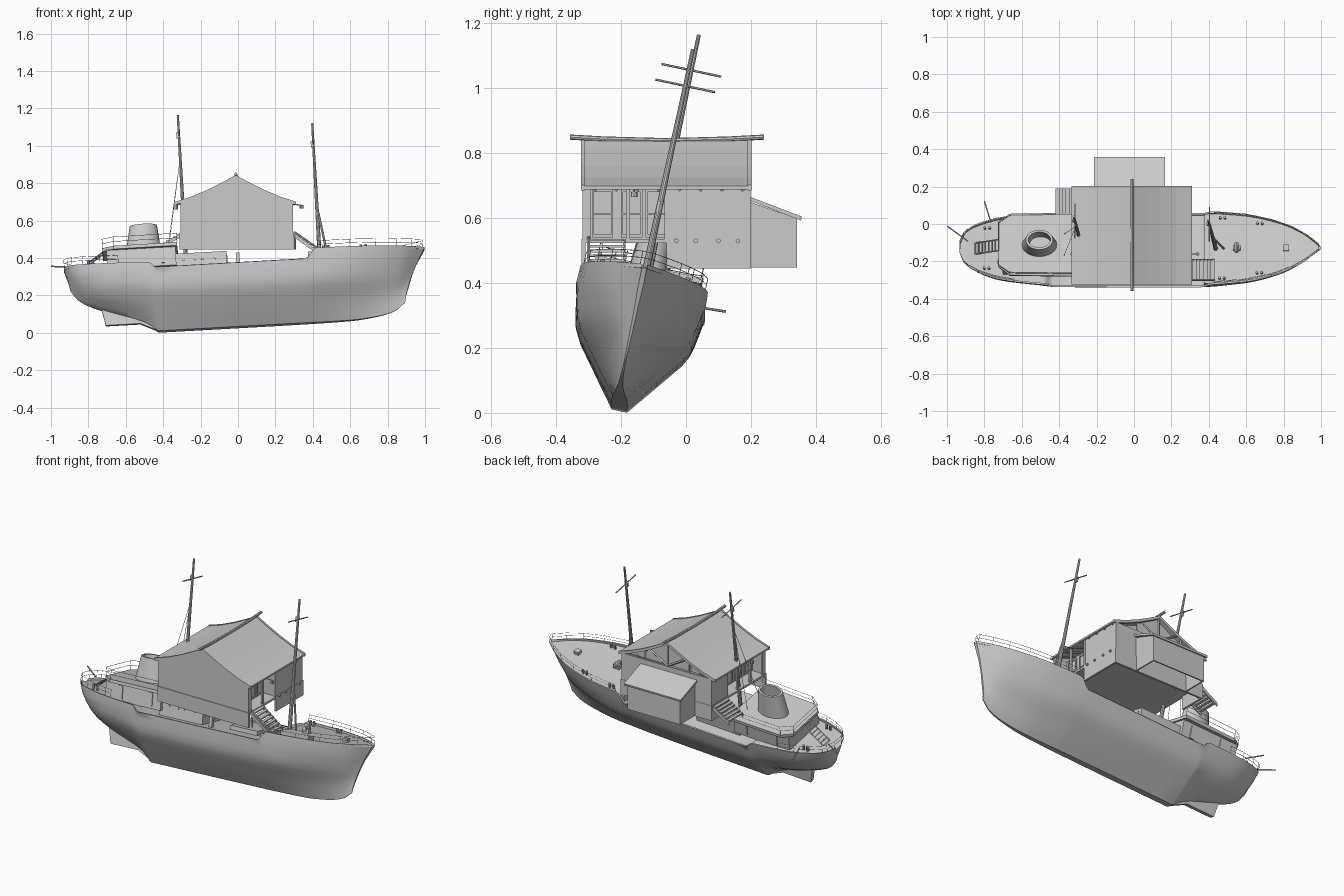
import bpy, bmesh
from math import radians, cos, sin, pi
from mathutils import Matrix, Vector

if "Cube" in bpy.data.objects:
    bpy.data.objects.remove(bpy.data.objects["Cube"])

# The ship lies heeled and trimmed; the house on it stands upright
SHIP = (Matrix.Translation((0, -.205, .029)) @ Matrix.Rotation(radians(-3.2), 4, 'Y')
        @ Matrix.Rotation(radians(-12), 4, 'X'))
WORLD = Matrix.Identity(4)


def finish(name, bm, m=WORLD, smooth=False):
    bmesh.ops.recalc_face_normals(bm, faces=bm.faces)
    me = bpy.data.meshes.new(name)
    bm.to_mesh(me)
    bm.free()
    ob = bpy.data.objects.new(name, me)
    bpy.context.collection.objects.link(ob)
    ob.matrix_world = m
    if smooth:
        bpy.ops.object.select_all(action='DESELECT')
        ob.select_set(True)
        bpy.context.view_layer.objects.active = ob
        bpy.ops.object.shade_smooth_by_angle(angle=radians(35))
    return ob


def boxes(name, items, m=WORLD):
    bm = bmesh.new()
    for x0, x1, y0, y1, z0, z1 in items:
        mat = Matrix.Translation(((x0+x1)/2, (y0+y1)/2, (z0+z1)/2)) @ Matrix.Diagonal((x1-x0, y1-y0, z1-z0, 1))
        bmesh.ops.create_cube(bm, size=1, matrix=mat)
    return finish(name, bm, m)


def rods(name, segs, r, m=WORLD, r2=None, n=6):
    bm = bmesh.new()
    for p, q in segs:
        p, q = Vector(p), Vector(q)
        mat = Matrix.Translation((p+q)/2) @ (q-p).to_track_quat('Z', 'Y').to_matrix().to_4x4()
        bmesh.ops.create_cone(bm, cap_ends=True, segments=n, radius1=r, radius2=r2 or r,
                              depth=(q-p).length, matrix=mat)
    return finish(name, bm, m, True)


def prism(name, pts, a, b, axis='y', m=WORLD):
    bm = bmesh.new()
    put = (lambda u, v, t: (u, t, v)) if axis == 'y' else (lambda u, v, t: (t, u, v))
    A, B = [[bm.verts.new(put(u, v, t)) for u, v in pts] for t in (a, b)]
    bm.faces.new(A)
    bm.faces.new(B)
    for i in range(len(pts)):
        j = (i+1) % len(pts)
        bm.faces.new((A[i], A[j], B[j], B[i]))
    return finish(name, bm, m)


def fair(xs, ys, x):
    """Monotone cubic through the given points."""
    n = len(xs)
    d = [(ys[i+1]-ys[i])/(xs[i+1]-xs[i]) for i in range(n-1)]
    t = [d[0]] + [2*a*b/(a+b) if a*b > 0 else 0 for a, b in zip(d, d[1:])] + [d[-1]]
    i = max(0, min(n-2, sum(x >= v for v in xs)-1))
    h = xs[i+1]-xs[i]
    s = (x-xs[i])/h
    return (ys[i]*(2*s**3-3*s*s+1) + ys[i+1]*(3*s*s-2*s**3)
            + h*t[i]*(s**3-2*s*s+s) + h*t[i+1]*(s**3-s*s))


# Hull stations: x top, x keel, z top, z keel, half widths keel / low / mid / top
ST = [(-.912, -.885, .37, .25, .001, .01, .02, .03), (-.89, -.85, .37, .2, .001, .035, .06, .08),
      (-.83, -.80, .365, .165, .002, .065, .1, .125), (-.69, -.69, .355, .118, .006, .1, .146, .17),
      (-.5, -.5, .345, .055, .014, .11, .17, .193), (-.46, -.46, .343, .03, .018, .11, .175, .196),
      (-.42, -.42, .313, 0, .024, .108, .178, .2),
      (0, 0, .313, 0, .025, .115, .183, .203), (.38, .38, .313, 0, .022, .108, .178, .203),
      (.44, .43, .368, 0, .02, .103, .176, .2), (.62, .6, .37, .002, .015, .08, .15, .185),
      (.8, .74, .372, .015, .008, .05, .105, .142), (.92, .84, .376, .04, .004, .025, .06, .085),
      (1.02, .90, .38, .085, .002, .004, .005, .008)]
COL = list(zip(*ST))
at = lambda k, x: fair(COL[0], COL[k], x)

bm = bmesh.new()
rings = []
xs = [a + (b-a)*k/4 for a, b in zip(COL[0], COL[0][1:]) for k in range(4)] + [1.02]
for x in xs:
    xb, zt, zb, *w = [at(k, x) for k in range(1, 8)]
    half = []
    for i in range(11):  # levels fixed below the well deck, so the sheer step does not bend the side
        z = zb + (.312-zb)*i/9 if i < 10 else zt
        half.append((xb+(x-xb)*((z-zb)/(zt-zb))**1.4, fair((0, .33, .64, 1), w, min(1, i/9.5)), z))
    half += [(x, w[3]*.95, zt), (x, w[3]*.95, zt-.012)]
    rings.append([bm.verts.new(p) for p in half] + [bm.verts.new((p[0], -p[1], p[2])) for p in reversed(half)])
for A, B in zip(rings, rings[1:]):
    for i in range(len(A)):
        j = (i+1) % len(A)
        bm.faces.new((A[i], A[j], B[j], B[i]))
bm.faces.new(rings[0])
bm.faces.new(rings[-1])
finish('hull', bm, SHIP, True)
prism('skeg', [(-.725, .15), (-.705, .048), (-.52, .048), (-.43, .005), (-.43, .15)], -.014, .014, m=SHIP)


# Guard rails along bow and stern
def rail(name, px, h):
    path = [(x, s*at(7, x)*.96, at(2, x)) for s, l in ((1, px), (-1, px[::-1])) for x in l]
    up = lambda p, k: (p[0], p[1], p[2]+h*k)
    segs = [(p, up(p, 1)) for p in path]
    for k in (.5, 1):
        segs += [(up(p, k), up(q, k)) for p, q in zip(path, path[1:])]
    rods(name, segs, .0011, SHIP, n=4)


rail('bow_rail', [.45, .62, .76, .87, .95, 1.01], .04)
rail('stern_rail', [-.62, -.72, -.81, -.87, -.89, -.91], .042)

# Aft deckhouse with chamfered roof, wheelhouse front and doors
boxes('deckhouse', [(-.68, -.31, -.14, .14, .33, .435), (-.33, -.04, -.12, .12, .29, .395)], SHIP)
bm = bmesh.new()
plan = [(-.64, .165), (-.70, .12), (-.70, -.12), (-.64, -.165), (-.3, -.17), (-.3, .17)]
f = bm.faces.new([bm.verts.new((x, y, .43)) for x, y in plan])
ext = bmesh.ops.extrude_face_region(bm, geom=[f])
bmesh.ops.translate(bm, vec=(0, 0, .018), verts=[v for v in ext['geom'] if isinstance(v, bmesh.types.BMVert)])
finish('deckhouse_roof', bm, SHIP)
boxes('deckhouse_doors', [(x, x+.035, s*.142-.003, s*.142+.003, .345, .42) for x in (-.6, -.4) for s in (-1, 1)]
      + [(-.042, -.036, y-.018, y+.018, .345, .38) for y in (-.08, -.027, .027, .08)], SHIP)
rods('portholes', [((x, -.118, .365), (x, -.126, .365)) for x in (-.27, -.21, -.17, -.1)], .01, SHIP, n=10)
top = [(x, y*.96, .448) for x, y in plan[4:] + plan[:4] + plan[4:5]][1:]
up = lambda p, h: (p[0], p[1], p[2]+h)
rods('deckhouse_rail', [(p, up(p, .05)) for p in top]
     + [(up(p, h), up(q, h)) for h in (.025, .05) for p, q in zip(top, top[1:])], .0013, SHIP, n=4)

# Oval funnel, hollow at the top
bm = bmesh.new()
loops = []
for rx, ry, z, cx in ((.094, .064, .445, -.482), (.073, .054, .583, -.475), (.06, .042, .583, -.475), (.058, .04, .47, -.475)):
    loops.append([bm.verts.new((cx+rx*cos(a*pi/12), ry*sin(a*pi/12), z)) for a in range(24)])
for A, B in zip(loops, loops[1:]):
    for i in range(24):
        bm.faces.new((A[i], A[(i+1) % 24], B[(i+1) % 24], B[i]))
bm.faces.new(loops[-1])
finish('funnel', bm, SHIP, True)

# Masts, crossbars, struts and stays
for name, x, z0, z1, zc in (('aft_mast', -.258, .39, 1.177, 1.065), ('fore_mast', .457, .35, 1.09, .975)):
    rods(name, [((x, 0, z0), (x, 0, z1))], .012, SHIP, .006, 10)
    rods(name+'_crossbar', [((x, -.094, zc), (x, .094, zc))], .0035, SHIP)
    boxes(name+'_bracket', [(x-.014, x+.004, -.006, .006, zc-.015, zc+.015)], SHIP)
rods('fore_mast_strut', [((.5, 0, .36), (.46, 0, .62))], .006, SHIP)
rods('aft_stays', [((-.35, s*.06, .447), (-.262, 0, .92)) for s in (-1, 1)], .0013, SHIP, n=4)

# Deck fittings: bollards, windlass, hatches, stern ladder and poles
rods('bollards', [((x+d, s*y, .355), (x+d, s*y, .385)) for x, y in ((.68, .135), (.48, .165), (-.78, .11))
                  for d in (0, .025) for s in (-1, 1)], .007, SHIP, n=8)
boxes('windlass', [(.55, .59, -.012, .012, .355, .385)], SHIP)
rods('windlass_drum', [((.57, -.025, .385), (.57, .025, .385))], .012, SHIP, n=10)
boxes('hatches', [(.82, .85, -.016, .016, .36, .38), (.12, .3, -.08, .08, .3, .325),
                  (.01, .03, -.13, -.11, .3, .38), (.395, .44, -.19, .19, .3, .352)], SHIP)
L = lambda t, y: (-.83+.13*t, y, .355+.09*t)
rods('stern_ladder', [(L(0, y), L(1, y)) for y in (-.03, .03)]
     + [(L(i/7, -.03), L(i/7, .03)) for i in range(8)], .004, SHIP, n=4)
rods('stern_poles', [((-.89, -.09, .35), (-.998, -.012, .355)), ((-.765, .01, .33), (-.8, .122, .312))], .004)

# House floor, hollow skirt and walls: full gable front, recessed porches on both sides
CX = -.012
R = [(0, .84), (.04, .818), (.08, .797), (.15, .762), (.24, .724), (.322, .698)]
roof_top = [(CX-u, z) for u, z in R[::-1]] + [(CX+u, z) for u, z in R[1:]]
boxes('house_floor', [(-.312, .297, -.322, .2, .523, .535)])
boxes('house_skirt', [(-.312, .297, -.322, -.31, .445, .535), (-.312, .297, .188, .2, .445, .53),
                      (.285, .297, -.06, .2, .445, .53), (-.312, -.3, .04, .2, .445, .53)])
gable = [(-.308, .53)] + [(max(-.308, min(.293, x)), z-.006) for x, z in roof_top] + [(.293, .53)]
prism('front_gable_wall', gable, -.318, -.305)
boxes('back_wall', [(-.308, .293, .187, .198, .53, .695)])
boxes('inner_walls', [(.198, .21, -.31, .19, .53, .70), (-.23, -.218, -.31, .19, .53, .70)])
boxes('side_walls', [(.28, .293, -.06, .198, .53, .695), (.2, .293, -.06, -.05, .53, .695),
                     (-.308, -.296, .04, .198, .53, .695), (-.308, -.22, .04, .05, .53, .695)])
rods('back_gable_truss', [((CX, .192, .69), (CX, .192, .83))]
     + [((CX+s*a, .192, .695), (CX+s*b, .192, z)) for s in (-1, 1) for a, b, z in ((0, .12, .765), (.15, .15, .75))],
     .006, n=4)
prism('inner_gable', [(x*.93, z-.008) for x, z in roof_top], .165, .172)

# Sliding doors, windows and porch posts
frames = []
for x, ys in ((.21, (-.29, -.2, -.125)), (-.236, (-.29, -.2, -.11, -.03))):
    for y in ys:
        frames += [(x, x+.006, y+a, y+b, c, d) for a, b, c, d in
                   ((0, .006, .54, .69), (.06, .066, .54, .69), (0, .066, .68, .69), (0, .066, .61, .616), (0, .066, .54, .55))]
boxes('window_frames', frames)
boxes('porch_posts', [(x, x+.012, y, y+.012, .53, .7) for x in (-.308, .282) for y in (-.305, -.185, -.066)])
rods('base_studs', [((.296, y, .53), (.304, y, .53)) for y in (-.03, .03, .1, .16)], .007, n=8)

# Curved roof with ridge, bargeboards and rafters
prism('roof', roof_top + [(x, z-.01) for x, z in roof_top[::-1]], -.318, .2)
for i, y in enumerate((-.324, .19)):
    prism('bargeboard_%d' % i, [(x, z+.003) for x, z in roof_top] + [(x, z-.014) for x, z in roof_top[::-1]], y, y+.012)
ridge = [(CX, -.357, .849), (CX, -.25, .843), (CX, -.06, .838), (CX, .13, .843), (CX, .24, .849)]
rods('ridge', list(zip(ridge, ridge[1:])), .008, n=8)
rods('rafters', [((CX+s*.15, y, .745), (CX+s*.315, y, .685)) for s in (-1, 1) for y in
                 [-.28+.065*i for i in range(8)]], .005, n=4)

# Lean-to annex at the back, open underneath
end = [(.19, .447), (.342, .447), (.342, .598), (.19, .652)]
for i, x in enumerate((-.2, .144)):
    prism('annex_end_%d' % i, end, x, x+.008, 'x')
boxes('annex_back_wall', [(-.2, .152, .334, .342, .447, .598)])
prism('annex_roof', [(.195, .654), (.195, .666), (.357, .604), (.354, .592)], -.213, .165, 'x')


# Stairs down to the ship, with stringers and handrails
def stairs(name, x0, z0, x1, z1, y0, y1, n):
    d = (x1-x0)/n
    st = [(x0+d*i, z0+(z1-z0)*(i+.5)/n) for i in range(n)]
    boxes(name+'_treads', [(min(x, x+d), max(x, x+d), y0, y1, z-.005, z+.003) for x, z in st])
    for k, y in enumerate((y0, y1)):
        prism('%s_side_%d' % (name, k), [(x0, z0), (x1, z1), (x1, z1-.018), (x0, z0-.022)], y-.004, y+.004)


stairs('bow_stairs', .297, .535, .43, .435, -.3, -.19, 7)
rods('bow_stair_handrail', [((.3, -.3, .54), (.43, -.3, .45)), ((.305, -.3, .445), (.305, -.3, .54))], .005)
stairs('aft_stairs', -.312, .53, -.42, .462, .055, .187, 6)

# Eave lanterns
rods('lantern_arms', [((.29, -.16, .688), (.35, -.16, .68)), ((-.33, -.16, .7), (-.33, -.16, .68))], .003)
rods('lanterns', [((.34, -.16, .664), (.34, -.16, .68)), ((-.33, -.16, .66), (-.33, -.16, .68))], .01, n=8)
